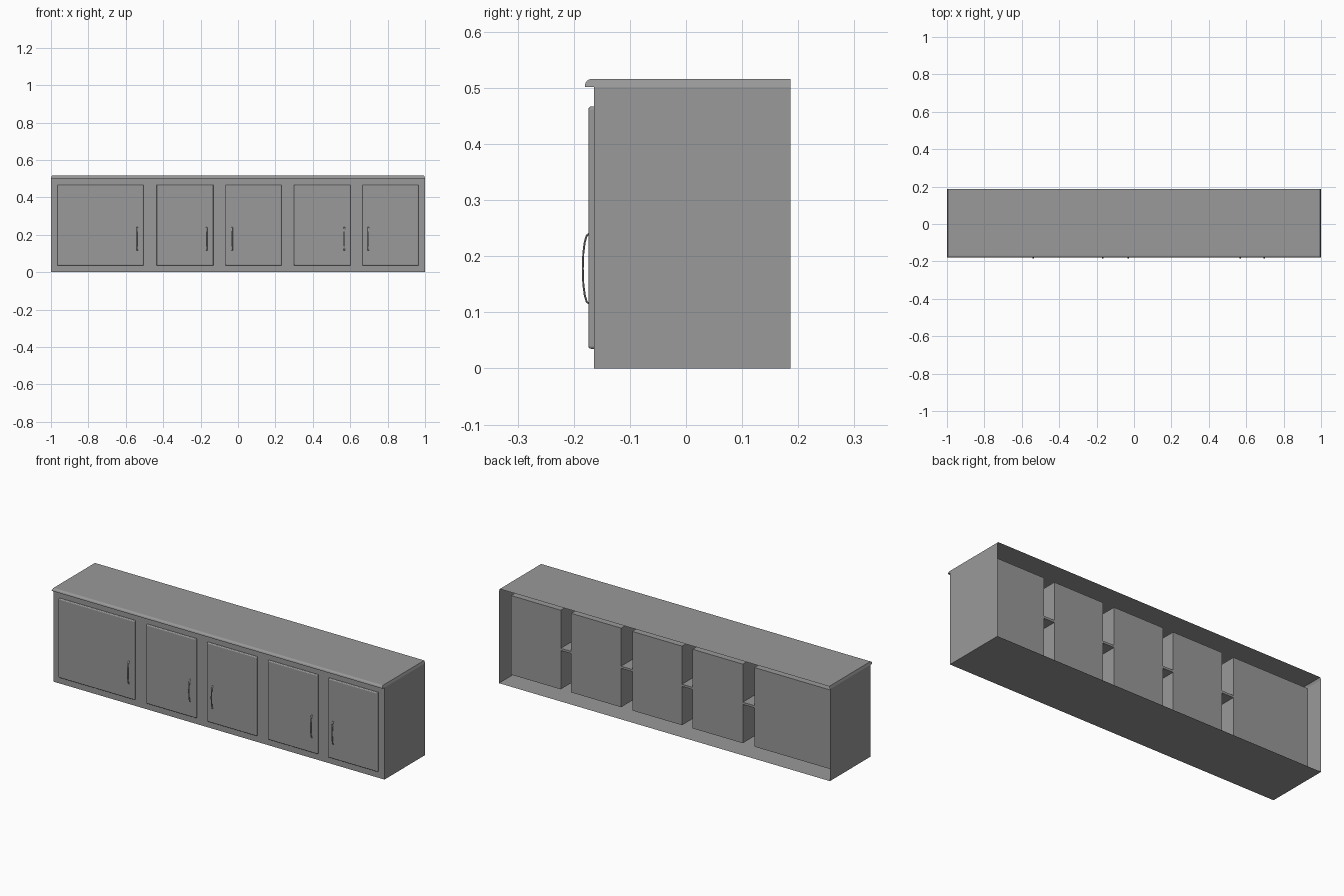
import bpy, bmesh
from math import sin, cos, pi
from mathutils import Vector

if "Cube" in bpy.data.objects:
    bpy.data.objects.remove(bpy.data.objects["Cube"])

FRONT, BACK, BODY_TOP, TOP = -0.164, 0.186, 0.502, 0.516
DOOR_Z = (0.035, 0.467)
# x start, x end, handle x
DOORS = [(-0.965, -0.505, -0.538), (-0.435, -0.132, -0.168), (-0.068, 0.233, -0.032),
         (0.300, 0.602, 0.568), (0.665, 0.965, 0.697)]

# One dark grey for every part
GREY = bpy.data.materials.new("dark_grey")
GREY.diffuse_color = (0.32, 0.32, 0.32, 1)
GREY.use_nodes = True
GREY.node_tree.nodes["Principled BSDF"].inputs["Base Color"].default_value = GREY.diffuse_color


def finish(name, bm, smooth_below=0.0):
    """Make the object; faces smaller than smooth_below are shaded smooth."""
    bmesh.ops.recalc_face_normals(bm, faces=bm.faces)
    for f in bm.faces:
        f.smooth = f.calc_area() < smooth_below
    mesh = bpy.data.meshes.new(name)
    bm.to_mesh(mesh)
    bm.free()
    mesh.materials.append(GREY)
    bpy.context.collection.objects.link(bpy.data.objects.new(name, mesh))


def box(x0, x1, y0, y1, z0, z1):
    bm = bmesh.new()
    bmesh.ops.create_cube(bm, size=1)
    for v in bm.verts:
        v.co = ((x0 + x1) / 2 + v.co.x * (x1 - x0), (y0 + y1) / 2 + v.co.y * (y1 - y0),
                (z0 + z1) / 2 + v.co.z * (z1 - z0))
    return bm


# Carcass: open-backed shell, its front pushed in behind every door
bm = bmesh.new()
quad = lambda pts: bm.faces.new([bm.verts.new(p) for p in pts])
for x in (-1, 1):
    quad([(x, FRONT, 0), (x, BACK, 0), (x, BACK, BODY_TOP), (x, FRONT, BODY_TOP)])
quad([(-1, FRONT, 0), (1, FRONT, 0), (1, BACK, 0), (-1, BACK, 0)])
xs = [-1] + [x for d in DOORS for x in d[:2]] + [1]
zs = [0, *DOOR_Z, BODY_TOP]
grid = [[bm.verts.new((x, FRONT, z)) for z in zs] for x in xs]
for i in range(len(xs) - 1):
    for j in range(3):
        f = bm.faces.new([grid[i][j], grid[i + 1][j], grid[i + 1][j + 1], grid[i][j + 1]])
        if i % 2 == 1 and j == 1:
            new = bmesh.ops.extrude_discrete_faces(bm, faces=[f])['faces'][0]
            for v in new.verts:
                v.co.y = 0.131
bmesh.ops.remove_doubles(bm, verts=bm.verts, dist=0.0001)
finish("carcass", bm)

# Shelf running through all the compartments
finish("shelf", box(-0.965, 0.965, FRONT + 0.004, 0.131, 0.247, 0.259))

# Worktop: sheet with rounded front edge, open behind, ends leaning slightly inwards
bm = bmesh.new()
r = 0.012
profile = [(FRONT, BODY_TOP), (-0.180, BODY_TOP)]
profile += [(-0.180 + r - r * cos(a * pi / 12), TOP - r + r * sin(a * pi / 12)) for a in range(7)]
profile += [(BACK, TOP)]
lean = lambda z: 1 - 0.005 * (z - BODY_TOP) / (TOP - BODY_TOP)
ends = [[bm.verts.new((s * lean(z), y, z)) for y, z in profile] for s in (-1, 1)]
for i in range(len(profile) - 1):
    bm.faces.new([ends[0][i], ends[0][i + 1], ends[1][i + 1], ends[1][i]])
for s, ring in zip((-1, 1), ends):
    bm.faces.new(ring + [bm.verts.new((s, BACK, BODY_TOP))])
finish("worktop", bm)

# Arched pull handle path (y, z)
PATH = [(-0.173, 0.116), (-0.177, 0.119), (-0.1805, 0.131), (-0.183, 0.150), (-0.184, 0.178)]
PATH += [(y, 0.356 - z) for y, z in reversed(PATH[:-1])]
SIDES = 10

for n, (x0, x1, hx) in enumerate(DOORS, 1):
    # Door with rounded front edges
    bm = box(x0, x1, -0.174, FRONT, *DOOR_Z)
    edges = [e for e in bm.edges if all(v.co.y < -0.17 for v in e.verts)]
    edges += [e for e in bm.edges if abs(e.verts[0].co.y - e.verts[1].co.y) > 0.005]
    bmesh.ops.bevel(bm, geom=edges, offset=0.005, segments=3, profile=0.5, affect='EDGES')
    finish(f"door_{n}", bm)

    # Handle: flattened round bar swept along the arch
    bm = bmesh.new()
    rings = []
    for i, p in enumerate(PATH):
        a, b = Vector(PATH[max(i - 1, 0)]), Vector(PATH[min(i + 1, len(PATH) - 1)])
        t = (b - a).normalized()
        ring = []
        for k in range(SIDES):
            u, w = 0.004 * cos(2 * pi * k / SIDES), 0.0018 * sin(2 * pi * k / SIDES)
            ring.append(bm.verts.new((hx + u, p[0] - t.y * w, p[1] + t.x * w)))
        rings.append(ring)
    for a, b in zip(rings, rings[1:]):
        for k in range(SIDES):
            m = (k + 1) % SIDES
            bm.faces.new([a[k], a[m], b[m], b[k]])
    bm.faces.new(rings[0])
    bm.faces.new(rings[-1])
    finish(f"handle_{n}", bm, 1.0)
